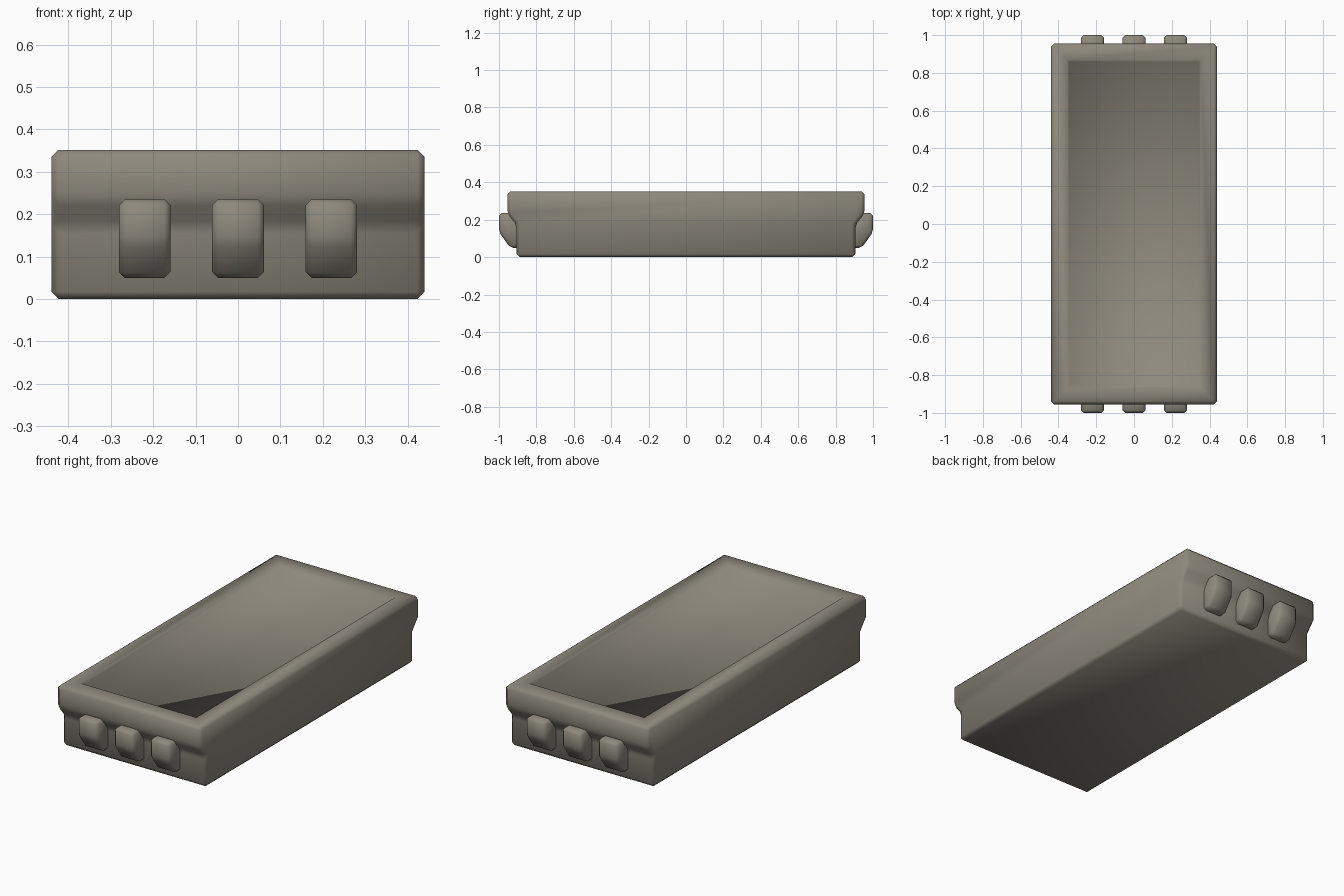
import bpy, bmesh, math
from mathutils import Matrix

if "Cube" in bpy.data.objects:
    bpy.data.objects.remove(bpy.data.objects["Cube"])

mat = bpy.data.materials.new("warm grey plastic")
mat.diffuse_color = (0.27, 0.25, 0.205, 1)
mat.use_nodes = True
mat.node_tree.nodes["Principled BSDF"].inputs["Base Color"].default_value = mat.diffuse_color


def extruded(profile, half_width, chamfer):
    """Extrude a y/z profile along x and chamfer every edge."""
    bm = bmesh.new()
    face = bm.faces.new([bm.verts.new((-half_width, y, z)) for y, z in profile])
    ext = bmesh.ops.extrude_face_region(bm, geom=[face])["geom"]
    moved = [g for g in ext if isinstance(g, bmesh.types.BMVert)]
    bmesh.ops.translate(bm, verts=moved, vec=(2 * half_width, 0, 0))
    bmesh.ops.recalc_face_normals(bm, faces=bm.faces[:])
    bmesh.ops.bevel(bm, geom=bm.edges[:], offset=chamfer, segments=1,
                    affect='EDGES', clamp_overlap=True)
    return bm


def finish(name, bm):
    bmesh.ops.recalc_face_normals(bm, faces=bm.faces[:])
    for f in bm.faces:
        f.smooth = True
    mesh = bpy.data.meshes.new(name)
    bm.to_mesh(mesh)
    bm.free()
    mesh.materials.append(mat)
    obj = bpy.data.objects.new(name, mesh)
    bpy.context.collection.objects.link(obj)
    return obj


# Main body: stepped ends, mirrored front to back
half = [(0.905, 0.003), (0.905, 0.175), (0.955, 0.235), (0.955, 0.355)]
body = extruded(half + [(-y, z) for y, z in reversed(half)], 0.44, 0.017)

# Shallow recessed panel on the top
top = max((f for f in body.faces if f.normal.z > 0.99),
          key=lambda f: f.calc_area())
bmesh.ops.inset_region(body, faces=[top], thickness=0.10)
bmesh.ops.inset_region(body, faces=[top], thickness=0.010, depth=0)
bmesh.ops.translate(body, verts=top.verts[:], vec=(0, 0, -0.012))
# Stand the body on the ground
low = min(v.co.z for v in body.verts)
bmesh.ops.translate(body, verts=body.verts[:], vec=(0, 0, -low))
finish("body", body)

# Three latches on each end
latch = [(0.88, 0.05), (0.94, 0.05), (1.0, 0.135), (1.0, 0.235), (0.88, 0.235)]
for end, angle in (("back", 0), ("front", math.pi)):
    for i in range(3):
        bm = extruded(latch, 0.061, 0.014)
        place = Matrix.Rotation(angle, 4, 'Z') @ Matrix.Translation((0.22 * (i - 1), 0, 0))
        bmesh.ops.transform(bm, matrix=place, verts=bm.verts[:])
        finish(f"{end}_latch_{i + 1}", bm)
